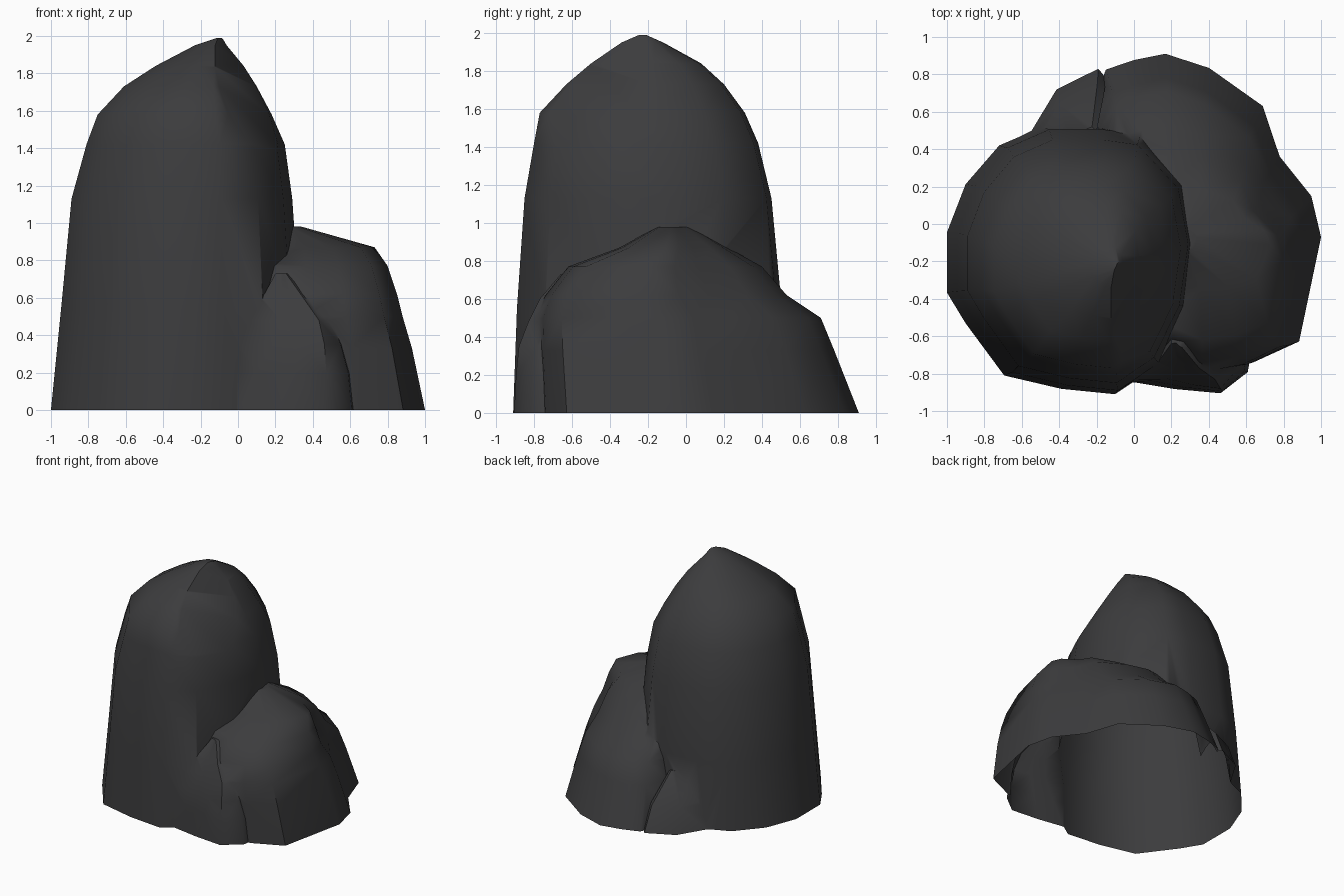
import bpy, bmesh, math
from mathutils import Vector

if "Cube" in bpy.data.objects:
    bpy.data.objects.remove(bpy.data.objects["Cube"])

stone = bpy.data.materials.new("dark_stone")
stone.diffuse_color = (0.045, 0.045, 0.047, 1)
stone.use_nodes = True
stone.node_tree.nodes["Principled BSDF"].inputs["Base Color"].default_value = stone.diffuse_color


def rock(name, outline, levels, cuts=()):
    """Closed loft: unit outline fitted to (z, x0, x1, y0, y1) at each level."""
    bm = bmesh.new()
    rings = []
    for z, x0, x1, y0, y1 in levels:
        cx, cy, hx, hy = (x0 + x1) / 2, (y0 + y1) / 2, (x1 - x0) / 2, (y1 - y0) / 2
        rings.append([bm.verts.new((cx + u * hx, cy + v * hy, z)) for u, v in outline])
    n = len(outline)
    for a, b in zip(rings, rings[1:]):
        for i in range(n):
            j = (i + 1) % n
            bm.faces.new((a[i], a[j], b[j], b[i]))
    bm.faces.new(rings[-1])
    bm.faces.new(rings[0])
    # chisel flat facets
    for co, no in cuts:
        bmesh.ops.bisect_plane(bm, geom=bm.verts[:] + bm.edges[:] + bm.faces[:],
                               plane_co=Vector(co), plane_no=Vector(no).normalized(),
                               clear_outer=True)
        bmesh.ops.holes_fill(bm, edges=[e for e in bm.edges if e.is_boundary], sides=0)
    bmesh.ops.triangulate(bm, faces=bm.faces[:])
    bmesh.ops.recalc_face_normals(bm, faces=bm.faces[:])
    me = bpy.data.meshes.new(name)
    bm.to_mesh(me)
    bm.free()
    me.materials.append(stone)
    ob = bpy.data.objects.new(name, me)
    bpy.context.collection.objects.link(ob)
    return ob


# tall main rock with a slanted facet beside the peak
tall = rock("rock_cluster",
     [(-1, .21), (-1, -.24), (-.85, -.47), (-.54, -.86), (-.08, -.96), (.35, -1), (.69, -.79),
      (.92, -.36), (1, .14), (.91, .6), (.54, .96), (.23, 1), (-.23, 1), (-.58, .86), (-.85, .57)],
     [(0, -1, .33, -.91, .52), (.55, -.945, .33, -.89, .505), (1.13, -.89, .29, -.85, .45),
      (1.42, -.81, .25, -.80, .38), (1.58, -.75, .18, -.77, .31), (1.73, -.61, .1, -.63, .2),
      (1.84, -.44, .03, -.5, .08), (1.95, -.23, -.06, -.34, -.12), (1.99, -.11, -.08, -.25, -.21)],
     cuts=[((-.08, -.22, 1.97), (.75, -.35, .5))])

# broad low boulder on the right and back
side = rock("side_boulder",
     [(1, -.16), (.92, .1), (.66, .35), (.52, .67), (.08, .91), (-.28, 1), (-.54, .96), (-.77, .9),
      (-1, .4), (-1, -.4), (-.54, -.88), (.08, -1), (.45, -.95), (.82, -.82)],
     [(0, -.3, 1, -.78, .91), (.33, -.25, .93, -.79, .78), (.5, -.22, .88, -.79, .71),
      (.62, -.2, .85, -.74, .53), (.77, -.15, .8, -.62, .4), (.87, -.1, .73, -.35, .22),
      (.98, .1, .34, -.15, .03)])

# small rock leaning on the front
front = rock("front_rock",
     [(.62, -1), (.9, -.75), (1, -.1), (.8, 1), (-1, 1), (-1, -.88), (-.27, -.87), (.15, -.95)],
     [(0, -.38, .66, -.905, 0), (.2, -.2, .63, -.895, -.05), (.35, -.04, .58, -.88, -.1),
      (.48, .06, .52, -.83, -.15), (.6, .13, .4, -.77, -.2), (.73, .2, .27, -.66, -.3)])

# low wedge at the back left
wedge = rock("back_wedge",
     [(.09, .65), (.86, 1), (1, .84), (.72, .1), (.5, -1), (-.9, -1), (-1, -.35), (-.37, -.05)],
     [(0, -.73, -.15, .2, .83), (.2, -.69, -.16, .2, .74), (.42, -.55, -.2, .2, .52)])

# fuse everything into one outer shell
for part in (side, front, wedge):
    mod = tall.modifiers.new("fuse", 'BOOLEAN')
    mod.operation, mod.solver, mod.object = 'UNION', 'EXACT', part
deps = bpy.context.evaluated_depsgraph_get()
shell = bpy.data.meshes.new_from_object(tall.evaluated_get(deps))
tall.modifiers.clear()
tall.data = shell
for part in (side, front, wedge):
    bpy.data.objects.remove(part)

# leave the underside open and hollow
bm = bmesh.new()
bm.from_mesh(shell)
bmesh.ops.delete(bm, geom=[f for f in bm.faces if all(v.co.z < 1e-3 for v in f.verts)],
                 context='FACES')
bm.to_mesh(shell)
bm.free()

bpy.ops.object.select_all(action='DESELECT')
tall.select_set(True)
bpy.context.view_layer.objects.active = tall
bpy.ops.object.shade_smooth_by_angle(angle=math.radians(50))
